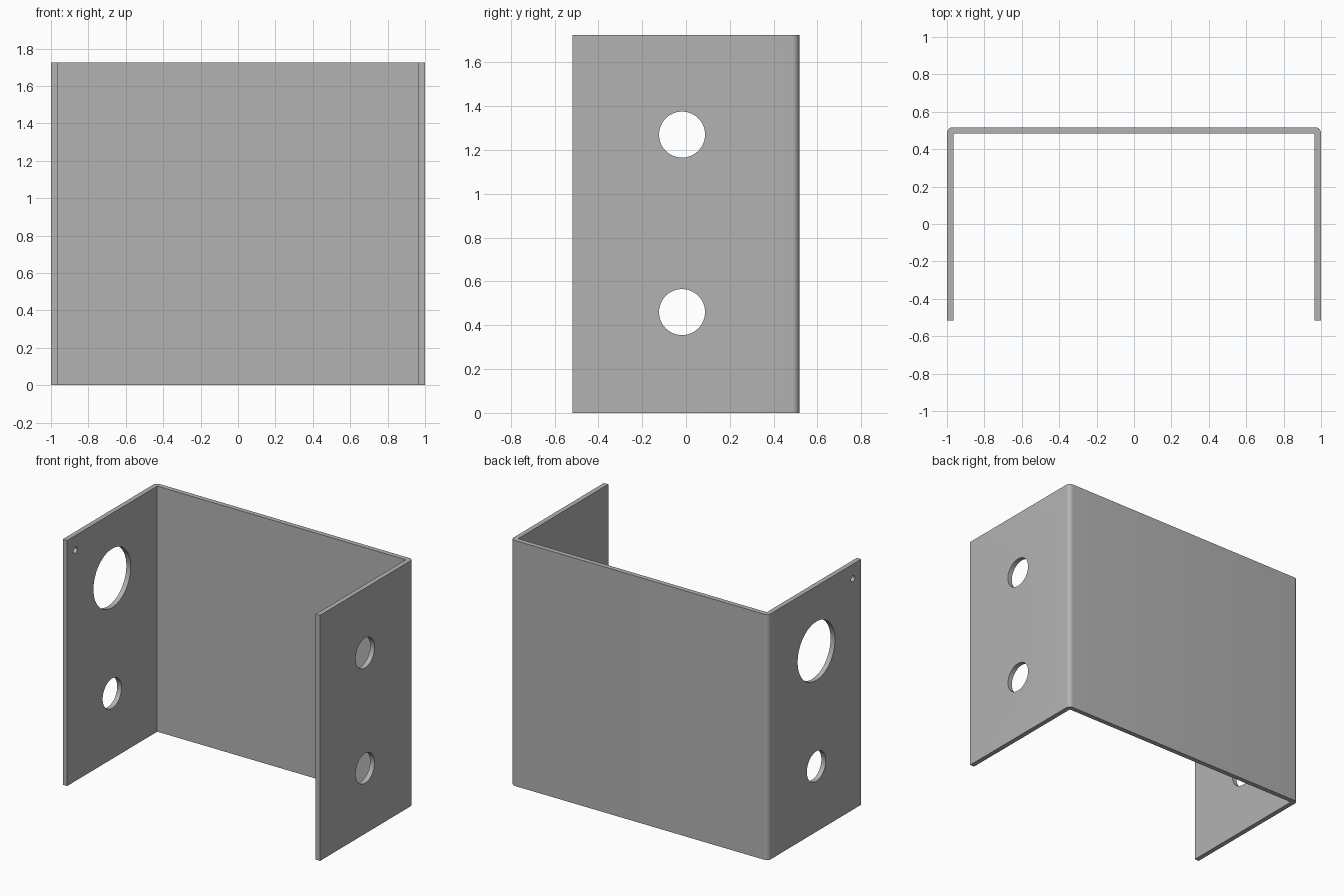
import bpy
import bmesh
import math

cube = bpy.data.objects.get("Cube")
if cube:
    bpy.data.objects.remove(cube, do_unlink=True)

HEIGHT = 1.725
HALF_W, HALF_D = 1.0, 0.517
THICK = 0.034
BEND = 0.032

steel = bpy.data.materials.new("grey_steel")
steel.use_nodes = True
grey = (0.45, 0.45, 0.45, 1)
steel.diffuse_color = grey
steel.node_tree.nodes["Principled BSDF"].inputs["Base Color"].default_value = grey


def bend(side):
    """Outer rounded corner, from the side wall round to the back."""
    cx, cy = HALF_W - BEND, HALF_D - BEND
    return [(side * (cx + BEND * math.cos(a)), cy + BEND * math.sin(a))
            for a in (math.pi / 2 * i / 8 for i in range(9))]


# Channel: folded sheet profile extruded upwards
inner_x, inner_y = HALF_W - THICK, HALF_D - THICK
profile = [(HALF_W, -HALF_D)] + bend(1) + bend(-1)[::-1] + [
    (-HALF_W, -HALF_D), (-inner_x, -HALF_D), (-inner_x, inner_y),
    (inner_x, inner_y), (inner_x, -HALF_D)]
bm = bmesh.new()
base = bm.faces.new([bm.verts.new((x, y, 0)) for x, y in profile])
top = bmesh.ops.extrude_face_region(bm, geom=[base])["geom"]
bmesh.ops.translate(bm, vec=(0, 0, HEIGHT),
                    verts=[v for v in top if isinstance(v, bmesh.types.BMVert)])
bmesh.ops.recalc_face_normals(bm, faces=bm.faces)
mesh = bpy.data.meshes.new("folded_bracket")
bm.to_mesh(mesh)
bm.free()
bracket = bpy.data.objects.new("folded_bracket", mesh)
bpy.context.collection.objects.link(bracket)
mesh.materials.append(steel)


def drill(name, side, y, z, radius):
    """Cut a round hole through one side wall."""
    bpy.ops.mesh.primitive_cylinder_add(
        vertices=48, radius=radius, depth=0.2,
        location=(side * (HALF_W - THICK / 2), y, z),
        rotation=(0, math.pi / 2, 0))
    cutter = bpy.context.object
    cutter.name = name
    cutter.data.materials.append(steel)
    mod = bracket.modifiers.new(name, "BOOLEAN")
    mod.operation = "DIFFERENCE"
    mod.solver = "EXACT"
    mod.object = cutter
    bpy.context.view_layer.objects.active = bracket
    bpy.ops.object.modifier_apply(modifier=name)
    bpy.data.objects.remove(cutter, do_unlink=True)


# Side wall holes
drill("left_upper_hole", 1, -0.018, 1.27, 0.105)
drill("left_lower_hole", 1, -0.018, 0.46, 0.105)
drill("right_large_hole", -1, -0.018, 1.27, 0.207)
drill("right_lower_hole", -1, -0.018, 0.46, 0.105)
drill("right_pin_hole", -1, -0.425, 1.622, 0.021)

# Smooth bends and hole rims, crisp sheet edges
bpy.ops.object.select_all(action="DESELECT")
bracket.select_set(True)
bpy.context.view_layer.objects.active = bracket
bpy.ops.object.shade_smooth_by_angle(angle=math.radians(30))
